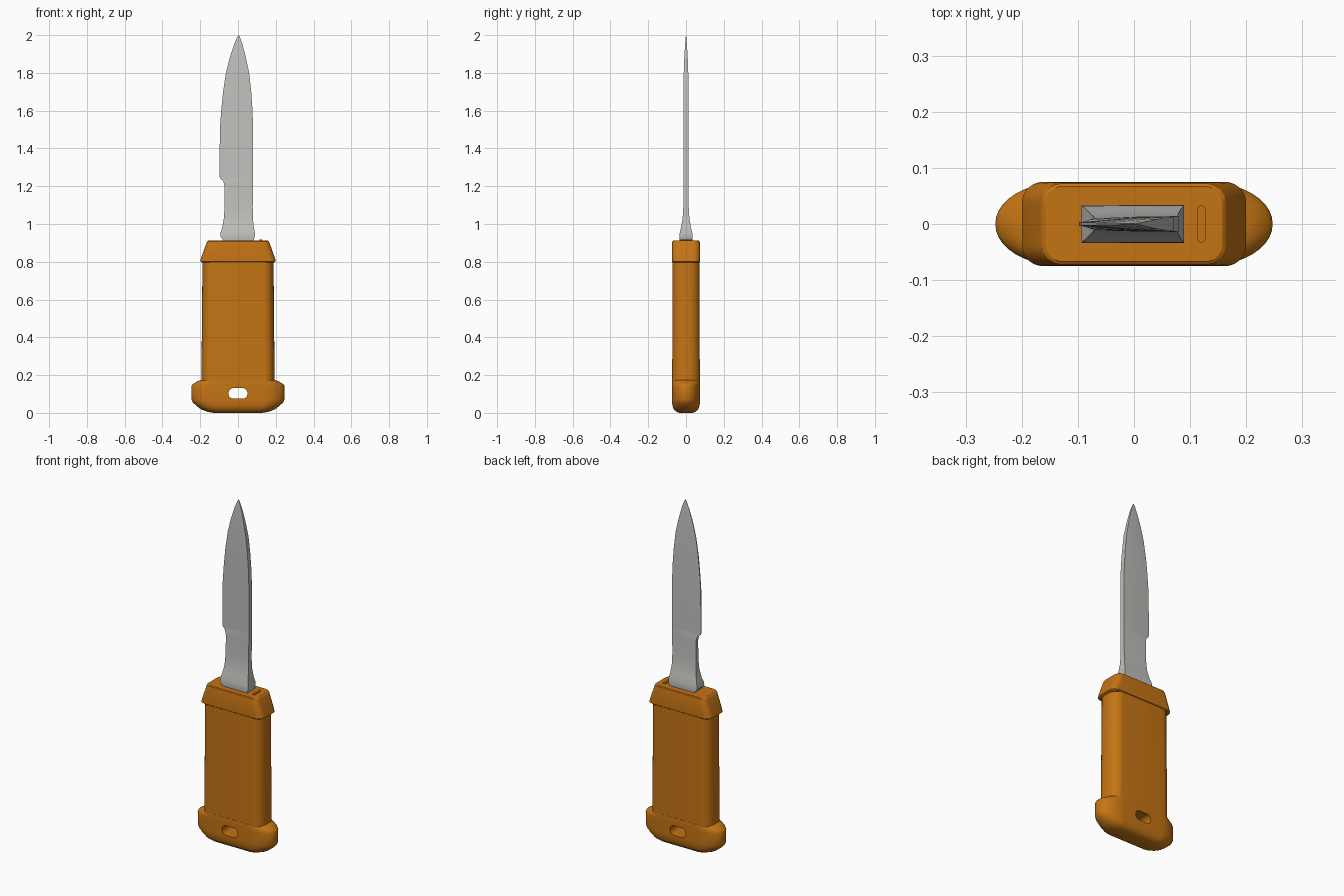
import bpy, bmesh, math

if "Cube" in bpy.data.objects:
    bpy.data.objects.remove(bpy.data.objects["Cube"])


def material(name, rgb):
    m = bpy.data.materials.new(name)
    m.diffuse_color = (*rgb, 1)
    m.use_nodes = True
    m.node_tree.nodes["Principled BSDF"].inputs["Base Color"].default_value = m.diffuse_color
    return m


ORANGE = material("orange_grip", (0.56, 0.175, 0.007))
STEEL = material("steel_grey", (0.53, 0.53, 0.51))


def rounded(hx, hy, rx, ry, z, n=10):
    """Rounded rectangle ring with elliptical corners."""
    pts = []
    for q, (sx, sy) in enumerate([(1, 1), (-1, 1), (-1, -1), (1, -1)]):
        for i in range(n + 1):
            a = math.pi / 2 * (q + i / n)
            pts.append((sx * (hx - rx) + rx * math.cos(a),
                        sy * (hy - ry) + ry * math.sin(a), z))
    return pts


def loft(name, rings, mat, angle=35):
    """Skin a stack of equal-sized rings and cap both ends."""
    bm = bmesh.new()
    vr = [[bm.verts.new(p) for p in r] for r in rings]
    n = len(rings[0])
    for a, b in zip(vr, vr[1:]):
        for i in range(n):
            j = (i + 1) % n
            bm.faces.new((a[i], a[j], b[j], b[i]))
    bm.faces.new(vr[0][::-1])
    bm.faces.new(vr[-1])
    bmesh.ops.remove_doubles(bm, verts=bm.verts, dist=1e-5)
    bmesh.ops.recalc_face_normals(bm, faces=bm.faces)
    me = bpy.data.meshes.new(name)
    bm.to_mesh(me)
    bm.free()
    me.materials.append(mat)
    ob = bpy.data.objects.new(name, me)
    bpy.context.collection.objects.link(ob)
    smooth(ob, angle)
    return ob


def smooth(ob, angle):
    bpy.ops.object.select_all(action='DESELECT')
    ob.select_set(True)
    bpy.context.view_layer.objects.active = ob
    bpy.ops.object.shade_smooth_by_angle(angle=math.radians(angle))


# Grip body
loft("grip_body", [rounded(0.194, 0.073, 0.055, 0.062, 0.15),
                   rounded(0.188, 0.072, 0.055, 0.062, 0.81)], ORANGE)

# Tapered collar with a small lip overhanging the grip
loft("grip_collar", [rounded(hx, hy, r, r, z) for z, hx, hy, r in [
    (0.797, 0.192, 0.070, 0.035), (0.802, 0.200, 0.075, 0.038),
    (0.815, 0.197, 0.075, 0.038), (0.900, 0.167, 0.074, 0.036),
    (0.908, 0.163, 0.072, 0.034), (0.912, 0.157, 0.067, 0.030)]], ORANGE, 30)

# Release ridge on top of the collar
loft("collar_ridge", [rounded(0.007, 0.033, 0.006, 0.006, 0.905, 4),
                      rounded(0.007, 0.033, 0.006, 0.006, 0.917, 4)], ORANGE)
ridge = bpy.data.objects["collar_ridge"]
ridge.location.x = 0.12

# Pommel with elliptical ends
pommel = loft("pommel", [rounded(hx, hy, rx, hy * 0.98, z) for z, hx, hy, rx in [
    (0.002, 0.130, 0.036, 0.040), (0.007, 0.165, 0.052, 0.060),
    (0.018, 0.194, 0.064, 0.080), (0.035, 0.217, 0.071, 0.098),
    (0.055, 0.239, 0.074, 0.113), (0.070, 0.246, 0.075, 0.120),
    (0.140, 0.247, 0.075, 0.120), (0.152, 0.240, 0.075, 0.115),
    (0.166, 0.217, 0.075, 0.095), (0.175, 0.196, 0.074, 0.080)]], ORANGE)
for v in pommel.data.vertices:
    if v.co.z < 0.003:
        v.co.z = 0

# Lanyard slot cut through the pommel
cutter = loft("slot_cutter", [rounded(0.05, 0.028, 0.025, 0.027, z, 6)
                              for z in (-0.2, 0.2)], ORANGE)
cutter.rotation_euler.x = math.pi / 2
cutter.location.z = 0.103
cutter.hide_render = True
mod = pommel.modifiers.new("slot", 'BOOLEAN')
mod.operation = 'DIFFERENCE'
mod.solver = 'EXACT'
mod.object = cutter
bpy.context.view_layer.update()
bpy.ops.object.select_all(action='DESELECT')
pommel.select_set(True)
bpy.context.view_layer.objects.active = pommel
bpy.ops.object.modifier_apply(modifier="slot")
bpy.data.objects.remove(cutter, do_unlink=True)
smooth(pommel, 35)

# Blade: z, left x, right x, spine half thickness, edge half thickness
BLADE = [
    (0.895, -0.068, 0.070, 0.028, 0.028),
    (0.915, -0.078, 0.084, 0.034, 0.034),
    (0.935, -0.094, 0.089, 0.034, 0.034),
    (0.955, -0.092, 0.089, 0.033, 0.032),
    (0.985, -0.083, 0.083, 0.026, 0.024),
    (1.030, -0.075, 0.079, 0.018, 0.016),
    (1.090, -0.071, 0.078, 0.014, 0.012),
    (1.200, -0.071, 0.079, 0.014, 0.010),
    (1.228, -0.078, 0.079, 0.014, 0.008),
    (1.240, -0.094, 0.079, 0.014, 0.003),
    (1.255, -0.098, 0.079, 0.014, 0.003),
    (1.500, -0.096, 0.080, 0.014, 0.003),
    (1.600, -0.089, 0.077, 0.014, 0.003),
    (1.700, -0.079, 0.070, 0.013, 0.003),
    (1.800, -0.064, 0.059, 0.012, 0.002),
    (1.880, -0.044, 0.042, 0.009, 0.002),
    (1.950, -0.021, 0.024, 0.005, 0.001),
    (1.985, -0.006, 0.012, 0.002, 0.001),
    (2.000, 0.002, 0.006, 0.0005, 0.0005),
]


def blade_ring(z, xl, xr, t, e):
    xm = xl + (xr - xl) * 0.55
    m = e + (t - e) * 0.8
    return [(xl, -e, z), (xm, -m, z), (xr, -t, z),
            (xr, t, z), (xm, m, z), (xl, e, z)]


loft("blade", [blade_ring(*row) for row in BLADE], STEEL, 30)
